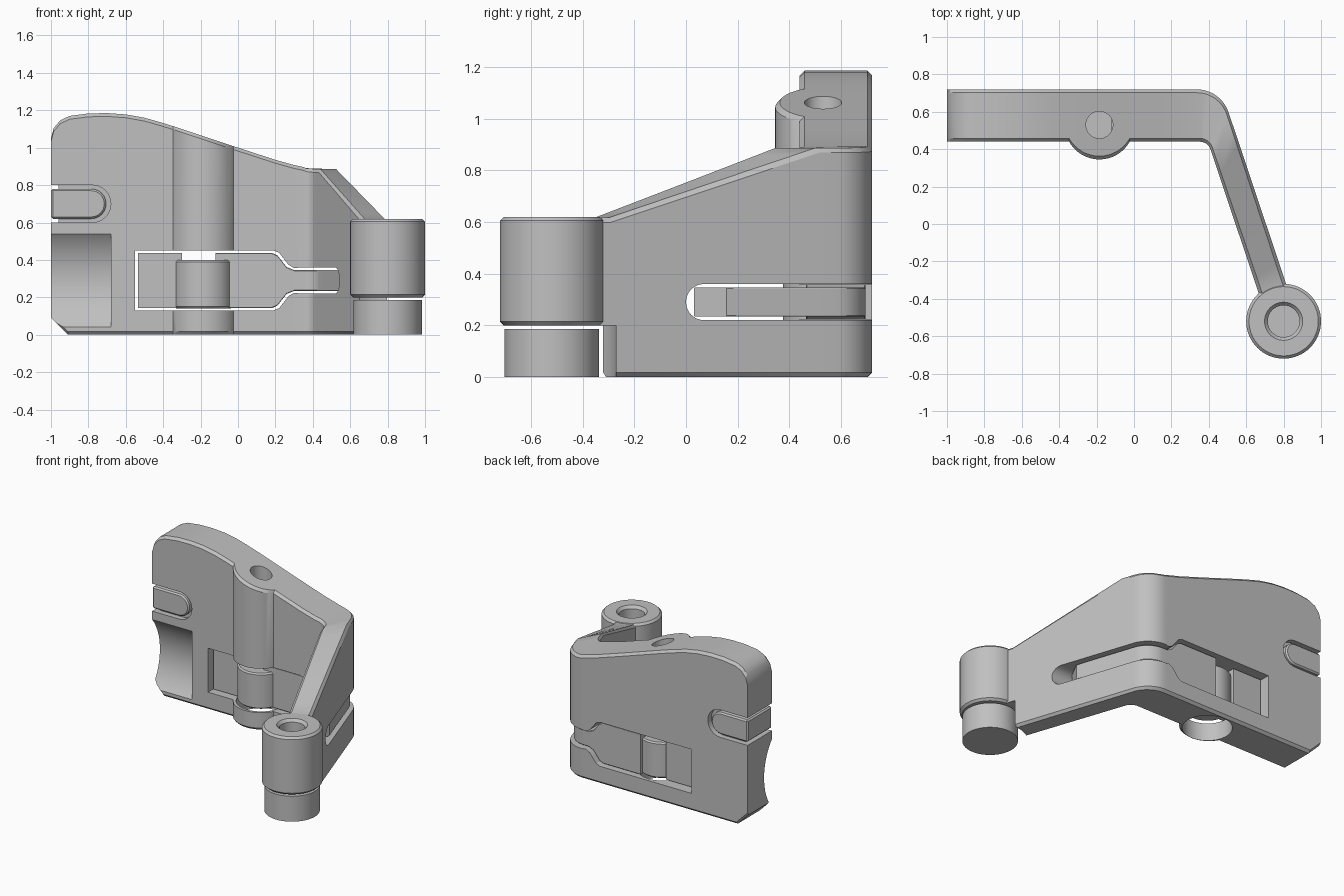
import bpy, bmesh
from math import sin, cos, pi, radians, sqrt
from mathutils import Vector

cube = bpy.data.objects.get("Cube")
if cube:
    bpy.data.objects.remove(cube, do_unlink=True)

grey = bpy.data.materials.new("plain_grey")
grey.use_nodes = True
grey.diffuse_color = (0.53, 0.53, 0.53, 1)
grey.node_tree.nodes["Principled BSDF"].inputs["Base Color"].default_value = (0.53, 0.53, 0.53, 1)

FRONT, BACK = 0.44, 0.72          # wall faces
BOSS_X, BOSS_Y, BOSS_R = -0.185, 0.53, 0.185
HINGE = (0.8, -0.52)
SLOPE = 0.335                     # sideways run of the arm
ARM_ANGLE = radians(18.5)


def make(name, bm):
    bmesh.ops.recalc_face_normals(bm, faces=bm.faces)
    mesh = bpy.data.meshes.new(name)
    bm.to_mesh(mesh)
    bm.free()
    mesh.materials.append(grey)
    ob = bpy.data.objects.new(name, mesh)
    bpy.context.collection.objects.link(ob)
    return ob


def activate(ob):
    bpy.ops.object.select_all(action='DESELECT')
    ob.select_set(True)
    bpy.context.view_layer.objects.active = ob


def bevel(ob, width):
    activate(ob)
    mod = ob.modifiers.new("chamfer", 'BEVEL')
    mod.width, mod.segments = width, 1
    mod.limit_method, mod.angle_limit = 'ANGLE', radians(50)
    bpy.ops.object.modifier_apply(modifier=mod.name)


def volume(mesh):
    bm = bmesh.new()
    bm.from_mesh(mesh)
    result = bm.calc_volume()
    bm.free()
    return result


def cut(ob, cutter):
    """Subtract the cutter, moving to the next solver if the solid is lost."""
    activate(ob)
    cutter.hide_render = True
    before = ob.data.copy()
    for solver in ('MANIFOLD', 'EXACT', 'FLOAT'):
        mod = ob.modifiers.new("cut", 'BOOLEAN')
        mod.operation, mod.solver, mod.object = 'DIFFERENCE', solver, cutter
        bpy.ops.object.modifier_apply(modifier=mod.name)
        if 0.6 < volume(ob.data) / volume(before) < 0.9999:
            break
        ob.data = before.copy()
    bpy.data.objects.remove(cutter, do_unlink=True)


def smooth(ob):
    activate(ob)
    bpy.ops.object.shade_smooth_by_angle(angle=radians(28))


def prism(name, points, axis, a, b):
    """Extrude a flat outline along one axis from a to b."""
    place = {'x': lambda u, v, w: (w, u, v),
             'y': lambda u, v, w: (u, w, v),
             'z': lambda u, v, w: (u, v, w)}[axis]
    bm = bmesh.new()
    ends = [[bm.verts.new(place(u, v, w)) for u, v in points] for w in (a, b)]
    for ring in ends:
        bm.faces.new(ring)
    n = len(points)
    for i in range(n):
        j = (i + 1) % n
        bm.faces.new((ends[0][i], ends[0][j], ends[1][j], ends[1][i]))
    return make(name, bm)


def circle(cx, cy, r, n=64):
    return [(cx + r * cos(2 * pi * i / n), cy + r * sin(2 * pi * i / n)) for i in range(n)]


def stadium(flat, tip, mid, r, n=16):
    """Tongue outline: flat at one end, round at the tip."""
    d = 1 if tip > flat else -1
    arc = [-pi / 2 + pi * i / n for i in range(1, n)]
    return ([(flat, mid - r), (tip - d * r, mid - r)]
            + [(tip - d * r + d * r * cos(a), mid + r * sin(a)) for a in arc]
            + [(tip - d * r, mid + r), (flat, mid + r)])


def lathe(name, profile, centre, n=64):
    """Turn (radius, height) points about a vertical axis."""
    bm = bmesh.new()
    rings = []
    for r, z in profile:
        if r == 0:
            rings.append([bm.verts.new((*centre, z))] * n)
        else:
            rings.append([bm.verts.new((x, y, z)) for x, y in circle(*centre, r, n)])
    for low, high in zip(rings, rings[1:]):
        for i in range(n):
            j = (i + 1) % n
            bm.faces.new(list(dict.fromkeys((low[i], low[j], high[j], high[i]))))
    return make(name, bm)


def path(xs, ts, inset=0, boss=False):
    """Pairs of front and back points: along the wall, round the bend, down the arm."""
    pairs = []
    for x in xs:
        y, dx = FRONT + inset, x - BOSS_X
        if boss and abs(dx) < BOSS_R:
            y = min(y, BOSS_Y - sqrt(BOSS_R ** 2 - dx * dx))
        pairs.append(((x, y), (x, BACK - inset)))
    for i in range(11):
        a = pi / 2 + (ARM_ANGLE - pi / 2) * i / 10
        ri, ro = 0.06 + inset, 0.18 - inset
        pairs.append(((0.352 + ri * cos(a), 0.38 + ri * sin(a)),
                      (0.335 + ro * cos(a), 0.54 + ro * sin(a))))
    (ix, iy), (ox, oy) = pairs[-1]
    for t in ts:
        di, do = (iy + 0.43) * t, (oy + 0.37) * t
        pairs.append(((ix + SLOPE * di, iy - di), (ox + SLOPE * do, oy - do)))
    return pairs


def strip(name, pairs, heights, c):
    """Solid band through the pairs, long edges chamfered by c."""
    bm = bmesh.new()
    rings = []
    for p, q in pairs:
        p, q = Vector(p), Vector(q)
        lo, hi = heights(*((p + q) / 2))
        d = (q - p).normalized() * c
        section = [(p, lo + c), (p + d, lo), (q - d, lo), (q, lo + c),
                   (q, hi - c), (q - d, hi), (p + d, hi), (p, hi - c)]
        rings.append([bm.verts.new((v.x, v.y, z)) for v, z in section])
    for a, b in zip(rings, rings[1:]):
        for i in range(8):
            j = (i + 1) % 8
            bm.faces.new((a[i], a[j], b[j], b[i]))
    bm.faces.new(rings[0])
    bm.faces.new(rings[-1])
    return make(name, bm)


CREST = [(-1, 1.05), (-.985, 1.105), (-.95, 1.147), (-.9, 1.17), (-.8, 1.183), (-.7, 1.185),
         (-.6, 1.178), (-.5, 1.16), (-.4, 1.132), (-.3, 1.1), (0, 1.0), (.2, .935),
         (.3, .907), (.37, .89), (.45, .886)]


def interp(table, x):
    for (x0, z0), (x1, z1) in zip(table, table[1:]):
        if x <= x1:
            return z0 + (z1 - z0) * (x - x0) / (x1 - x0)
    return table[-1][1]


def body_heights(x, y):
    slope = 0.615 + 0.36 * max(0, y + 0.33)
    return max(0, -0.91 - x), min(interp(CREST, x), slope if y < 0.5 else 2)


def lever_heights(x, y):
    half = interp([(-1, .148), (.18, .148), (.21, .135), (.26, .072), (.3, .056), (2, .056)], x)
    return 0.29 - half, 0.29 + half


# Body: wall with vertical boss, bend and sloping arm
reach = sqrt(BOSS_R ** 2 - (BOSS_Y - FRONT) ** 2)
boss_span = [BOSS_X - reach * cos(pi * i / 20) for i in range(21)]
wall_x = ([-1, -.985, -.95, -.91, -.9, -.85, -.8, -.7, -.6, -.5, -.42] + boss_span
          + [.05, .1, .15, .2, .25, .3])
body = strip("wall_and_arm", path(wall_x, [i / 12 for i in range(1, 13)], boss=True),
             body_heights, 0.018)

# Lever slot through the wall and round the bend into the arm
half_slot = [(-.55, .16), (.19, .16), (.22, .148), (.27, .084), (.3, .066), (.38, .066)]
outline = [(x, .29 - h) for x, h in half_slot] + [(x, .29 + h) for x, h in reversed(half_slot)]
cut(body, prism("slot_cutter", outline, 'y', 0.2, 0.9))
cut(body, prism("arm_slot_cutter", stadium(0.9, 0, 0.29, 0.07), 'x', 0.32, 1.1))

# Bores in the boss, clearance under the hinge, finger scallop, tongue opening
cut(body, prism("bore_cutter", circle(BOSS_X, BOSS_Y, 0.165), 'z', -0.1, 0.42))
cut(body, prism("pin_hole_cutter", circle(BOSS_X, BOSS_Y, 0.072), 'z', 0.4, 1.4))
cut(body, prism("hinge_clearance", circle(*HINGE, 0.25), 'z', -0.1, 0.2))
cut(body, prism("scallop_cutter", circle(0.14, 0.29, 0.39, 96), 'x', -1.1, -0.68))
cut(body, prism("tongue_cutter", stadium(-1.1, -0.68, 0.7, 0.1), 'y', 0.2, 0.9))
smooth(body)

# Tongue with a recessed core that leaves a groove around it
tongue = prism("side_tongue", stadium(-1, -0.705, 0.7, 0.08), 'y', FRONT, BACK)
bevel(tongue, 0.01)
smooth(tongue)
smooth(prism("tongue_core", stadium(-0.96, -0.68, 0.7, 0.1), 'y', FRONT + 0.04, BACK - 0.04))

# Lever following the slot, its barrel and the stop block beside it
lever = strip("lever", path([-.12, 0, .1, .18, .195, .21, .235, .26, .28, .3],
                            [i * 0.09 for i in range(1, 6)], inset=0.025), lever_heights, 0.004)
smooth(lever)
smooth(lathe("lever_barrel", [(0, .14), (.145, .14), (.155, .15), (.155, .39), (.145, .4), (0, .4)],
             (BOSS_X, BOSS_Y)))
prism("stop_block", [(-.535, .142), (-.3, .142), (-.3, .438), (-.535, .438)], 'y', 0.48, 0.66)

# Hinge: bored upper barrel and separate lower barrel
smooth(lathe("upper_hinge_barrel",
             [(0, .2), (.185, .2), (.2, .215), (.2, .605), (.185, .62), (.102, .62),
              (.085, .6), (.085, .35), (0, .35)], HINGE))
smooth(lathe("lower_hinge_barrel", [(0, 0), (.183, 0), (.183, .185), (0, .185)], HINGE))
